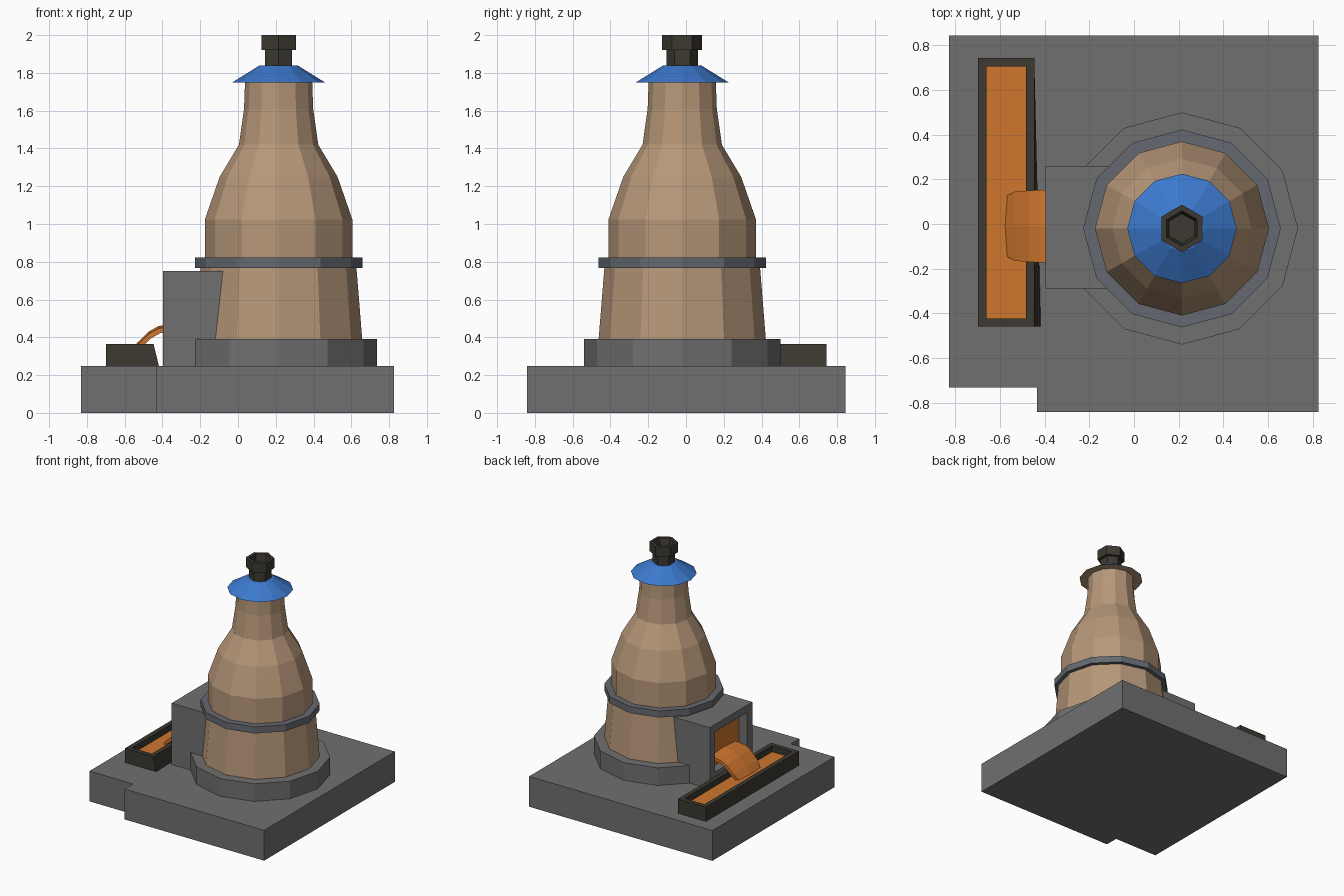
import bpy, bmesh
from math import sin, cos, pi
from mathutils import Vector

if "Cube" in bpy.data.objects:
    bpy.data.objects.remove(bpy.data.objects["Cube"])


def material(name, rgb):
    m = bpy.data.materials.new(name)
    m.diffuse_color = (*rgb, 1)
    m.use_nodes = True
    m.node_tree.nodes["Principled BSDF"].inputs["Base Color"].default_value = m.diffuse_color
    return m


STONE = material("stone", (0.16, 0.16, 0.16))
STEEL = material("steel", (0.13, 0.14, 0.16))
CLAY = material("clay", (0.47, 0.31, 0.19))
BLUE = material("blue", (0.045, 0.19, 0.61))
IRON = material("dark_iron", (0.045, 0.041, 0.03))
MOLTEN = material("molten", (0.62, 0.18, 0.027))

CX, CY = 0.215, -0.02  # tower axis


def loft(name, loops, mat, cap_start=True, cap_end=True):
    """Join equal-length point loops with flat faces and cap the ends."""
    bm = bmesh.new()
    rows = [[bm.verts.new(p) for p in loop] for loop in loops]
    n = len(rows[0])
    for a, b in zip(rows, rows[1:]):
        for i in range(n):
            j = (i + 1) % n
            bm.faces.new((a[i], a[j], b[j], b[i]))
    if cap_start:
        bm.faces.new(rows[0][::-1])
    if cap_end:
        bm.faces.new(rows[-1])
    bmesh.ops.recalc_face_normals(bm, faces=bm.faces)
    me = bpy.data.meshes.new(name)
    bm.to_mesh(me)
    bm.free()
    me.materials.append(mat)
    ob = bpy.data.objects.new(name, me)
    bpy.context.collection.objects.link(ob)
    return ob


def lathe(name, profile, mat, sides=12, turn=0.0, **caps):
    """Faceted turned part about the tower axis; profile is (radius, z)."""
    loops = [[(CX + r * cos(2 * pi * i / sides + turn),
               CY + r * sin(2 * pi * i / sides + turn), z)
              for i in range(sides)] for r, z in profile]
    return loft(name, loops, mat, **caps)


def rect_xy(x0, x1, y0, y1, z):
    return [(x0, y0, z), (x1, y0, z), (x1, y1, z), (x0, y1, z)]


def rect_yz(x, y0, y1, z0, z1):
    return [(x, y0, z0), (x, y1, z0), (x, y1, z1), (x, y0, z1)]


# Foundation slab with a notched corner
outline = [(-0.435, -0.843), (0.827, -0.843), (0.827, 0.845),
           (-0.83, 0.845), (-0.83, -0.733), (-0.435, -0.733)]
loft("foundation_slab", [[(x, y, z) for x, y in outline] for z in (0, 0.248)], STONE)

# Tower: plinth, clay body, hoop, roof
lathe("tower_plinth", [(0.52, 0.24), (0.52, 0.392)], STONE)
lathe("furnace_body", [(0.443, 0.385), (0.41, 0.795), (0.39, 0.80), (0.39, 1.025),
                       (0.312, 1.25), (0.21, 1.42), (0.183, 1.61), (0.178, 1.75),
                       (0.245, 1.75)], CLAY, cap_end=False)
lathe("hoop_band", [(0.443, 0.768), (0.443, 0.822)], STEEL)
lathe("roof_cone", [(0.245, 1.75), (0.10, 1.84)], BLUE, cap_start=False)

# Hexagonal chimney with a stepped, hollow crown
lathe("chimney", [(0.083, 1.83), (0.083, 1.92), (0.106, 1.92), (0.106, 2.0),
                  (0.079, 2.0), (0.066, 1.93)], IRON, sides=6, turn=pi / 2)

# Tap house with a recessed mouth on its left side
loft("tap_house", [rect_yz(0.0, -0.29, 0.26, 0.24, 0.75),
                   rect_yz(-0.397, -0.29, 0.26, 0.24, 0.75),
                   rect_yz(-0.397, -0.22, 0.19, 0.36, 0.69),
                   rect_yz(-0.325, -0.22, 0.19, 0.36, 0.69)], STONE)
loft("mouth_glow", [rect_yz(-0.32, -0.215, 0.185, 0.365, 0.685),
                    rect_yz(-0.33, -0.215, 0.185, 0.365, 0.685)], MOLTEN)

# Casting trough, with its near bottom corner skewed outward
foot = rect_xy(-0.70, -0.447, -0.46, 0.743, 0.245)
foot[1] = (-0.418, -0.46, 0.245)
loft("casting_trough", [foot,
                        rect_xy(-0.70, -0.447, -0.46, 0.743, 0.365),
                        rect_xy(-0.662, -0.483, -0.423, 0.706, 0.365),
                        rect_xy(-0.662, -0.483, -0.423, 0.706, 0.29)], IRON)
loft("trough_metal", [rect_xy(-0.662, -0.483, -0.423, 0.706, z)
                      for z in (0.285, 0.315)], MOLTEN)

# Molten stream pouring from mouth to trough: (x, z, half width)
path = [(-0.325, 0.46, 0.16), (-0.42, 0.448, 0.163), (-0.47, 0.42, 0.16),
        (-0.535, 0.358, 0.155), (-0.58, 0.30, 0.13)]
loft("molten_stream", [[(x, -0.01 - w, z), (x, -0.01, z + 0.012), (x, -0.01 + w, z),
                        (x + 0.01, -0.01 + w, z - 0.025), (x + 0.01, -0.01 - w, z - 0.025)]
                       for x, z, w in path], MOLTEN)
